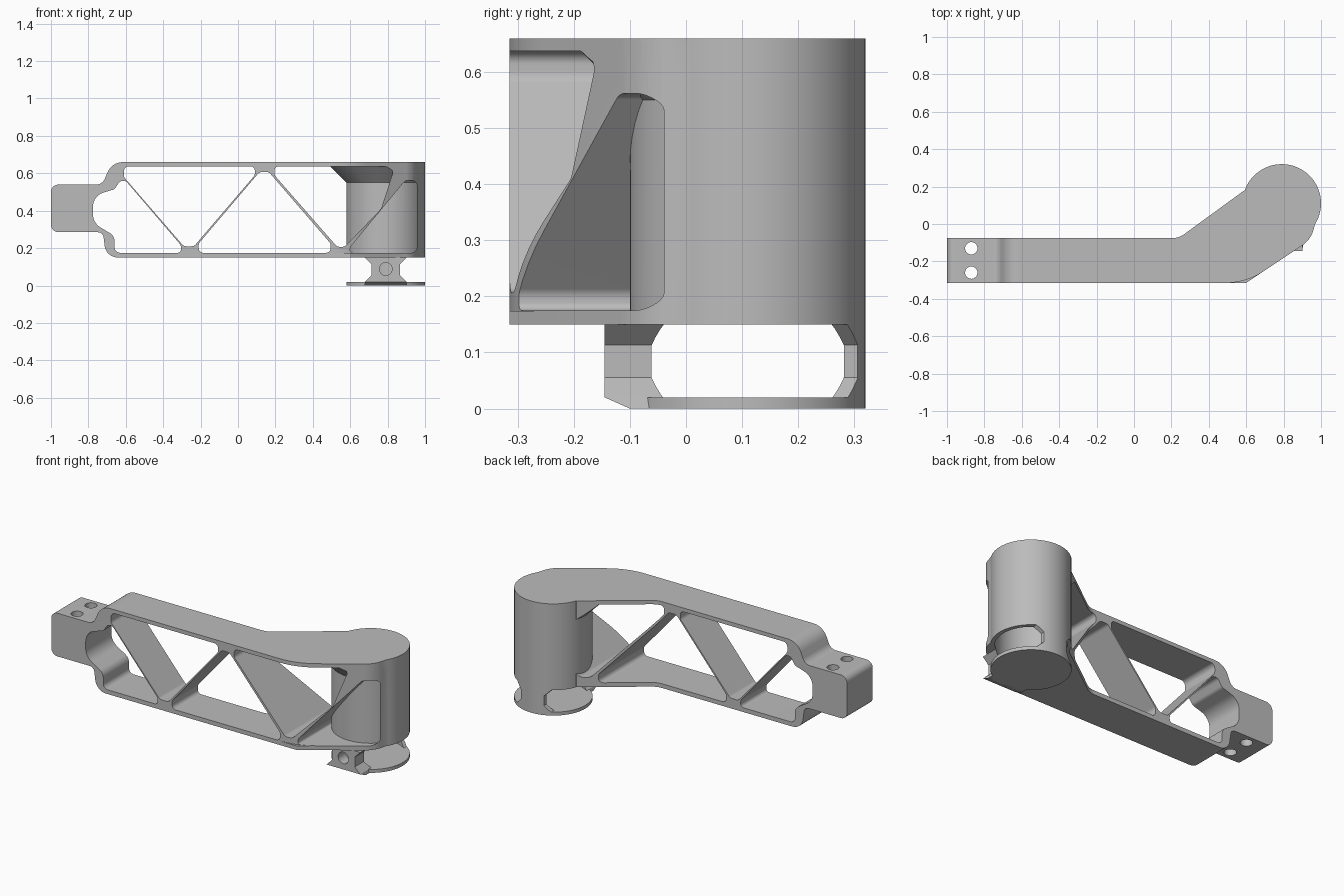
import bpy, bmesh, math
from mathutils import Vector

cube = bpy.data.objects.get("Cube")
if cube:
    bpy.data.objects.remove(cube, do_unlink=True)

grey = bpy.data.materials.new("plain grey")
grey.use_nodes = True
grey.diffuse_color = (0.5, 0.5, 0.5, 1)
grey.node_tree.nodes["Principled BSDF"].inputs["Base Color"].default_value = (0.5, 0.5, 0.5, 1)

CX, CY = 0.79, 0.11          # socket axis
OUTER, BORE = 0.21, 0.187    # socket radii
BASE, TOP = 0.15, 0.66       # arm bottom and top


def rounded(points, default=0.0, steps=8):
    """Fillet each corner; a point may carry its own radius as third value."""
    out, n = [], len(points)
    for i, pt in enumerate(points):
        r = pt[2] if len(pt) > 2 else default
        p = Vector(pt[:2])
        a = Vector(points[i - 1][:2]) - p
        b = Vector(points[(i + 1) % n][:2]) - p
        half = a.angle(b) / 2
        if r <= 0 or half > 1.55:
            out.append(p)
            continue
        t = min(r / math.tan(half), 0.48 * a.length, 0.48 * b.length)
        r = t * math.tan(half)
        a.normalize()
        b.normalize()
        c = p + (a + b).normalized() * (r / math.sin(half))
        v0, v1 = p + a * t - c, p + b * t - c
        phi = v0.angle(v1)
        for k in range(steps + 1):
            f = k / steps
            out.append(c + (v0 * math.sin((1 - f) * phi) + v1 * math.sin(f * phi)) / math.sin(phi))
    return out


def finish(name, bm):
    bmesh.ops.recalc_face_normals(bm, faces=bm.faces)
    mesh = bpy.data.meshes.new(name)
    bm.to_mesh(mesh)
    bm.free()
    mesh.materials.append(grey)
    obj = bpy.data.objects.new(name, mesh)
    bpy.context.collection.objects.link(obj)
    return obj


def prism(name, points, axis, lo, hi):
    """Extrude a 2D outline along the given axis."""
    place = {"X": lambda p, d: (d, p[0], p[1]),
             "Y": lambda p, d: (p[0], d, p[1]),
             "Z": lambda p, d: (p[0], p[1], d)}[axis]
    bm = bmesh.new()
    low = [bm.verts.new(place(p, lo)) for p in points]
    high = [bm.verts.new(place(p, hi)) for p in points]
    bm.faces.new(low)
    bm.faces.new(high)
    for i in range(len(low)):
        bm.faces.new((low[i - 1], low[i], high[i], high[i - 1]))
    return finish(name, bm)


def circle(x, y, r, n=64):
    return [(x + r * math.cos(math.tau * i / n), y + r * math.sin(math.tau * i / n)) for i in range(n)]


def boolean(obj, other, op):
    """Apply a boolean and discard the helper."""
    mod = obj.modifiers.new("cut", "BOOLEAN")
    mod.operation, mod.solver, mod.object = op, "EXACT", other
    bpy.context.view_layer.objects.active = obj
    bpy.ops.object.modifier_apply(modifier=mod.name)
    bpy.data.objects.remove(other, do_unlink=True)


def smooth(obj):
    bpy.ops.object.select_all(action="DESELECT")
    obj.select_set(True)
    bpy.context.view_layer.objects.active = obj
    bpy.ops.object.shade_smooth_by_angle(angle=math.radians(30))
    mod = obj.modifiers.new("even shading", "WEIGHTED_NORMAL")
    mod.keep_sharp = True


def arm_outline(bend):
    return rounded([(-1, -0.315), (0.6, -0.315, bend), (0.945, -0.085, 0.15),
                    (0.998, CY), (CX, CY), (0.59, 0.18), (0.24, -0.075, 0.1), (-1, -0.075)])


# Arm side profile with the clamp tab, trimmed to the bent plan shape
profile = rounded([(-1, 0.54, 0.04), (-0.725, 0.54, 0.05), (-0.675, TOP, 0.09), (1.1, TOP),
                   (1.1, BASE), (-0.705, BASE, 0.07), (-0.722, 0.285, 0.03), (-1, 0.285, 0.04)])
arm = prism("bent_arm", profile, "Y", -0.5, 0.5)
boolean(arm, prism("plan", arm_outline(0.36), "Z", -0.1, 1), "INTERSECT")

# Truss windows
windows = [
    [(-0.63, 0.56), (-0.6, 0.56), (-0.305, 0.215), (-0.305, 0.175), (-0.66, 0.175),
     (-0.66, 0.265, 0.05), (-0.775, 0.335, 0.08), (-0.775, 0.48, 0.08), (-0.66, 0.515, 0.03)],
    [(-0.61, 0.637), (0.09, 0.637), (0.09, 0.59), (-0.235, 0.21), (-0.29, 0.21), (-0.61, 0.58)],
    [(0.115, 0.607), (0.165, 0.607), (0.495, 0.225), (0.495, 0.175), (-0.21, 0.175), (-0.21, 0.225)],
    [(0.195, 0.637), (0.81, 0.637), (0.83, 0.61), (0.765, 0.41), (0.57, 0.207), (0.53, 0.207), (0.195, 0.59)],
    [(0.6, 0.175), (0.6, 0.205), (0.895, 0.562), (0.957, 0.562), (0.957, 0.175)],
]
for w in windows:
    boolean(arm, prism("window", rounded(w, 0.03), "Y", -0.6, 0.6), "DIFFERENCE")

# Square-cornered lower flange at the bend
flange = prism("flange", [(0.45, -0.315), (0.6, -0.315), (0.75, -0.215), (0.7, -0.15), (0.45, -0.2)],
               "Z", BASE, 0.174)
boolean(arm, flange, "UNION")

# Conical gusset under the top plate, kept within the plan shape
bm = bmesh.new()
rings = [[bm.verts.new((x, y, z)) for x, y in circle(CX, CY, r)]
         for r, z in ((OUTER - 0.01, 0.54), (OUTER + 0.1, 0.65))]
for ring in rings:
    bm.faces.new(ring)
for i in range(len(rings[0])):
    bm.faces.new((rings[0][i - 1], rings[0][i], rings[1][i], rings[1][i - 1]))
gusset = finish("gusset", bm)
boolean(gusset, prism("plan", arm_outline(0.36), "Z", 0.2, 0.9), "INTERSECT")
boolean(arm, gusset, "UNION")

# Socket tube and its bore
boolean(arm, prism("tube", circle(CX, CY, OUTER), "Z", BASE, TOP), "UNION")
boolean(arm, prism("bore", circle(CX, CY, BORE), "Z", -0.1, 1), "DIFFERENCE")

# Bolt holes in the tab
for y in (-0.13, -0.26):
    boolean(arm, prism("bolt_hole", circle(-0.87, y, 0.033, 32), "Z", -0.1, 1), "DIFFERENCE")
smooth(arm)

# Cage posts below the socket: front lug and back wall with flared ends
cage = prism("cage_posts", circle(CX, CY, OUTER), "Z", 0, BASE)
lug = prism("lug", [(-0.145, BASE), (-0.145, 0.02), (-0.1, 0), (0, 0), (0, BASE)], "X", CX - 0.15, CX + 0.15)
boolean(cage, lug, "UNION")
half = [(0.14, -0.1), (0.11, 0.02), (0.075, 0.055), (0.075, 0.113), (0.112, BASE), (0.112, 0.3)]
flare = [(CX + x, z) for x, z in half] + [(CX - x, z) for x, z in reversed(half)]
boolean(cage, prism("flare", flare, "Y", -0.5, 0.5), "INTERSECT")
boolean(cage, prism("bore", circle(CX, CY, BORE), "Z", -0.2, 0.5), "DIFFERENCE")
boolean(cage, prism("pin_hole", circle(CX, 0.088, 0.034, 32), "Y", -0.3, 0), "DIFFERENCE")
smooth(cage)

# Floor disc
smooth(prism("floor_disc", circle(CX, CY, OUTER), "Z", 0, 0.02))
